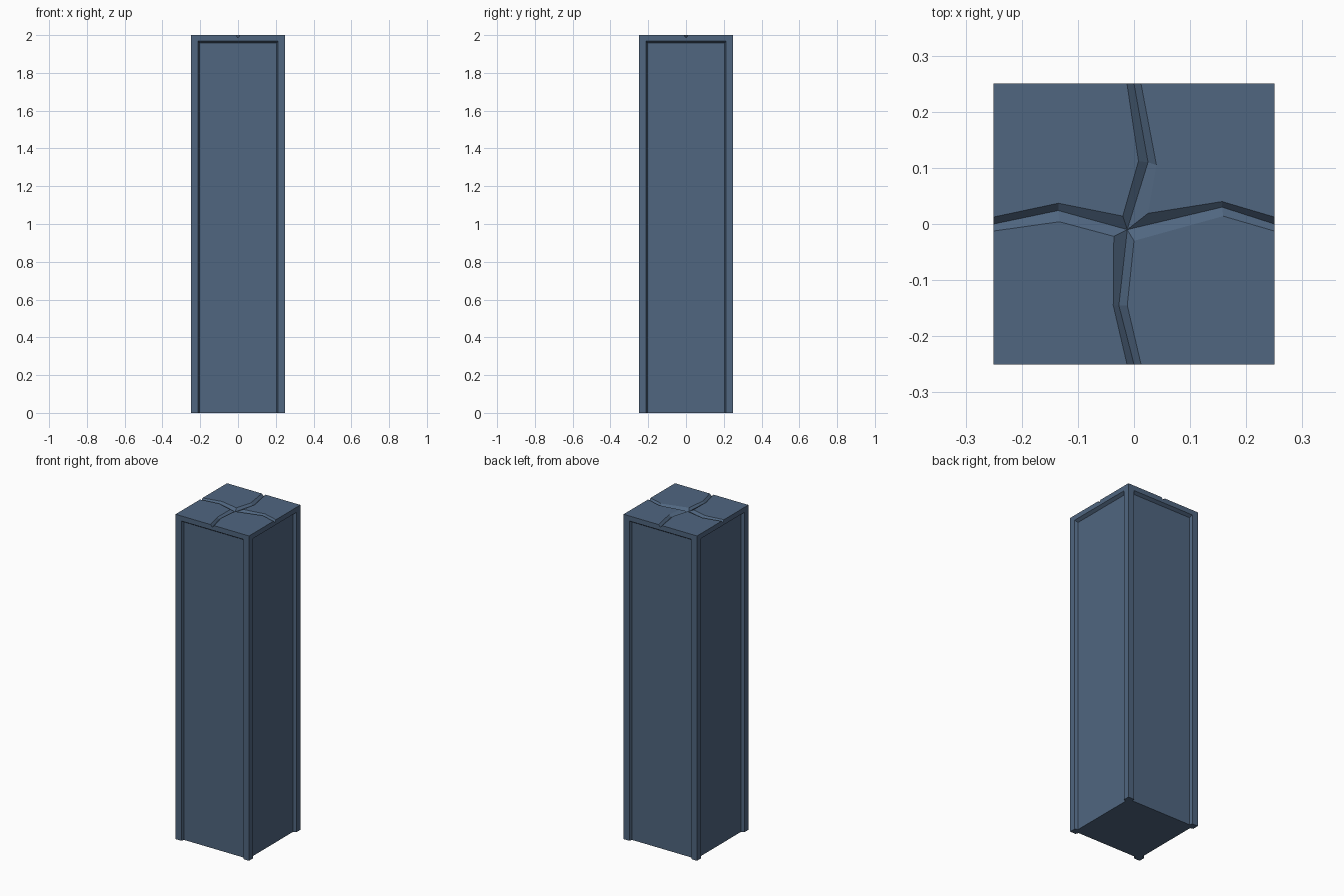
import bpy, bmesh
from mathutils import Matrix, Vector

if "Cube" in bpy.data.objects:
    bpy.data.objects.remove(bpy.data.objects["Cube"])

R, H = 0.25, 2.0          # half width, height
G, D = 0.0125, 0.013      # crack half width, crack depth
OUT, INN, REC = 0.211, 0.205, 0.018   # panel outer/inner half width, recess

stone = bpy.data.materials.new("slate blue stone")
stone.diffuse_color = (0.08, 0.133, 0.216, 1)
stone.use_nodes = True
stone.node_tree.nodes["Principled BSDF"].inputs["Base Color"].default_value = stone.diffuse_color

bm = bmesh.new()


def face(pts):
    bm.faces.new([bm.verts.new(p) for p in pts])


# Four sides: frame with crack notch, bevelled walls and a recessed panel
outer = [(-OUT, 0), (-OUT, 1.969), (OUT, 1.969), (OUT, 0)]
inner = [(-INN, 0), (-INN, 1.957), (INN, 1.957), (INN, 0)]
for k in range(4):
    rot = Matrix.Rotation(k * 1.5707963267948966, 3, 'Z')

    def side(pts, d=R):
        return [rot @ Vector((u, -d, z)) for u, z in pts]

    o, i = side(outer), side(inner, R - REC)
    face(side([(-R, 0), (-OUT, 0), (-OUT, 1.969), (-R, H)]))
    face(side([(OUT, 0), (R, 0), (R, H), (OUT, 1.969)]))
    face(side([(-OUT, 1.969), (OUT, 1.969), (R, H), (G, H), (0, H - D), (-G, H), (-R, H)]))
    for a in range(3):
        face([o[a], o[a + 1], i[a + 1], i[a]])
    face(i)

# Underside follows the recessed outline
base = []
for k in range(4):
    rot = Matrix.Rotation(k * 1.5707963267948966, 3, 'Z')
    for u, d in [(-R, R), (-OUT, R), (-INN, R - REC), (INN, R - REC), (OUT, R)]:
        base.append(rot @ Vector((u, -d, 0)))
face(base)

# Cracked top: each arm runs end -> bend -> centre, as (left, valley, right)
# Arms in counterclockwise order, left and right as seen looking outward
dirs = [(1, 0), (0, 1), (-1, 0), (0, -1)]
bends = [((0.157, 0.040), (0.157, 0.030), (0.159, 0.014)),
         ((0.008, 0.112), (0.025, 0.110), (0.040, 0.105)),
         ((-0.133, 0.004), (-0.135, 0.024), (-0.135, 0.037)),
         ((-0.012, -0.145), (-0.027, -0.145), (-0.037, -0.145))]
# Plate corners near the centre: NE, NW, SW, SE
hubs = [(0.025, 0.019), (-0.020, 0.014), (-0.036, -0.022), (0.000, -0.030)]
centre = (-0.012, -0.010, H - D)
corners = [(R, R), (-R, R), (-R, -R), (R, -R)]


def top(p, z=H):
    return (p[0], p[1], z)


ends = []
for k, (dx, dy) in enumerate(dirs):
    left = (dx * R - dy * G, dy * R + dx * G)
    right = (dx * R + dy * G, dy * R - dx * G)
    ends.append((left, (dx * R, dy * R), right))
    b = bends[k]
    if k == 2:
        b = (b[0], b[1], b[2])
    v_end, v_bend = top(ends[k][1], H - D), top(b[1], H - D)
    for s, hub in ((0, hubs[k]), (2, hubs[k - 1])):
        face([top(ends[k][s]), v_end, v_bend, top(b[s])])
        face([top(b[s]), v_bend, centre, top(hub)])
for k in range(4):
    n = (k + 1) % 4
    face([top(p) for p in (hubs[k], bends[k][0], ends[k][0], corners[k],
                           ends[n][2], bends[n][2])])

bmesh.ops.remove_doubles(bm, verts=bm.verts, dist=0.0005)
bmesh.ops.recalc_face_normals(bm, faces=bm.faces)
mesh = bpy.data.meshes.new("cracked_pillar")
bm.to_mesh(mesh)
bm.free()
mesh.materials.append(stone)
bpy.context.collection.objects.link(bpy.data.objects.new("cracked_pillar", mesh))
